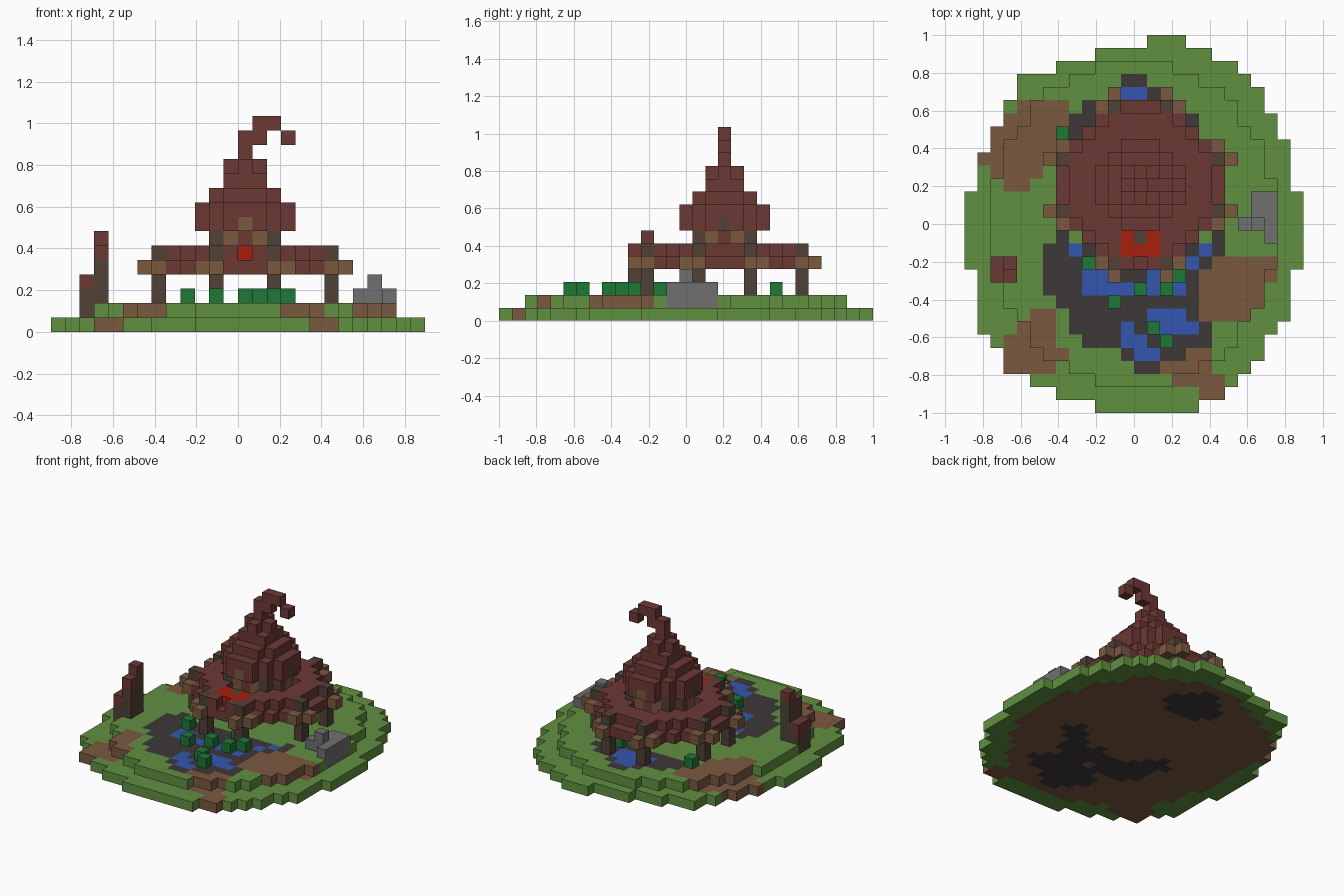
import bpy
import bmesh
from mathutils import Vector

cube = bpy.data.objects.get("Cube")
if cube:
    bpy.data.objects.remove(cube, do_unlink=True)

V = 2 / 29          # block size
CX, CY = 13, 11     # hut centre, in columns and rows (row 0 is at the back)

COLOURS = {
    "grass": (0.12, 0.28, 0.053), "dirt": (0.195, 0.1, 0.051),
    "soil": (0.047, 0.04, 0.039), "water": (0.034, 0.093, 0.434),
    "roof_red": (0.15, 0.04, 0.035), "dark_wood": (0.08, 0.053, 0.037),
    "leaf": (0.014, 0.188, 0.036), "stone": (0.162, 0.162, 0.162),
    "bright_red": (0.381, 0.014, 0.004),
}
MATS = {}
for name, rgb in COLOURS.items():
    m = bpy.data.materials.new(name)
    m.use_nodes = True
    m.diffuse_color = (*rgb, 1)
    bsdf = m.node_tree.nodes["Principled BSDF"]
    bsdf.inputs["Base Color"].default_value = (*rgb, 1)
    bsdf.inputs["Roughness"].default_value = 0.9
    MATS[name] = m

parts = {}          # part name -> {(column, row, layer): colour}
filled = {}         # cell -> part that owns it


def put(part, colour, i, n, layers):
    for k in layers:
        c = (i, n, k)
        if c in filled:
            del parts[filled[c]][c]
        filled[c] = part
        parts.setdefault(part, {})[c] = colour


def disc(part, colour, k, outer, inner=-1):
    for a in range(-7, 8):
        for b in range(-7, 8):
            if inner < (a * a + b * b) ** 0.5 <= outer:
                put(part, colour, CX + a, CY + b, [k])


def area(*rects):
    """Cells covered by rectangles (column, row, end column, end row)."""
    return {(i, n) for i0, n0, i1, n1 in rects
            for i in range(i0, i1) for n in range(n0, n1)}


# Ground patches: bare earth, pond bed and water
dirt = area((4, 5, 8, 8), (3, 6, 7, 10), (2, 7, 4, 10), (1, 9, 2, 10),
            (2, 10, 6, 11), (3, 11, 5, 12), (19, 17, 24, 19),
            (18, 18, 23, 21), (18, 21, 22, 22), (5, 21, 7, 22),
            (4, 22, 7, 26), (3, 23, 7, 26), (7, 24, 8, 25),
            (17, 24, 19, 25), (15, 25, 19, 26), (16, 26, 20, 27),
            (18, 27, 20, 28))
soil = area((12, 3, 14, 4), (11, 4, 15, 5), (9, 5, 17, 6), (8, 6, 18, 7),
            (8, 7, 17, 8), (7, 15, 8, 16), (19, 15, 20, 16),
            (6, 16, 20, 17), (6, 17, 19, 18), (6, 18, 18, 20),
            (7, 20, 18, 21), (8, 21, 18, 22), (8, 22, 19, 23),
            (9, 23, 19, 24), (12, 24, 17, 25), (13, 25, 15, 26))
water = area((12, 4, 14, 5), (11, 5, 15, 7), (8, 16, 9, 17),
             (18, 16, 19, 17), (17, 17, 18, 18), (9, 18, 11, 20),
             (11, 19, 13, 20), (14, 18, 15, 20), (16, 19, 17, 20),
             (14, 21, 17, 23), (17, 22, 18, 23), (12, 22, 13, 24),
             (13, 23, 14, 25), (14, 24, 15, 25))

# Island: stepped outline below, oval terrace on top
LEFT = [14, 10, 7, 4, 4, 3, 3, 2, 2, 1, 1, 1] + [0] * 6 + [1] * 5 \
    + [2, 3, 3, 5, 7, 10]
RIGHT = [17, 19, 21, 22, 23, 23, 24, 24] + [25] * 4 + [26] * 6 + [25] * 4 \
    + [24, 23, 23, 22, 21, 20, 18]
for n, (start, stop) in enumerate(zip(LEFT, RIGHT)):
    for i in range(start, stop):
        cell = (i, n)
        surface = "dirt" if cell in dirt else "grass"
        if ((i - 12.5) / 11) ** 2 + ((n - 14) / 12.5) ** 2 >= 1:
            put("island_base", surface, i, n, [0])
            continue
        wet = water & {cell, (i - 1, n), (i + 1, n), (i, n - 1), (i, n + 1)}
        put("island_base", "soil" if wet else "dirt", i, n, [0])
        if cell in water:
            put("pond", "water", i, n, [1])
        elif cell in soil:
            put("pond", "soil", i, n, [1])
        else:
            put("island_top", surface, i, n, [1])

# Water plants
for i, n in ((9, 17), (13, 19), (15, 19), (11, 20), (14, 22), (15, 23),
             (16, 18), (14, 16), (15, 7), (16, 7), (7, 7)):
    put("plants", "leaf", i, n, [2])

# Boulders
for i, n in area((22, 12, 24, 14), (21, 14, 24, 15), (23, 15, 24, 16)):
    put("boulders", "stone", i, n, [1, 2])
put("boulders", "stone", 22, 14, [3])

# Stump with red tips
for i, n, top in ((2, 17, 3), (2, 18, 3), (3, 17, 6), (3, 18, 5)):
    put("stump", "dark_wood", i, n, range(1, top))
    put("stump", "roof_red", i, n, [top])

# Wide lower roof: eave, raised ring, and red hatch
disc("lower_roof", "roof_red", 4, 6.2)
disc("lower_roof", "roof_red", 5, 5.5, 3.5)
for a in (-1, 1):
    put("lower_roof", "roof_red", CX + a, CY + 6, [5])
for a in (-1, 0, 1):
    put("roof_hatch", "bright_red", CX + a, CY + 5, [5])
    put("roof_hatch", "bright_red" if a else "dark_wood", CX + a, CY + 4, [5])


# Eight posts with bracket beams
def around_hut(a, b):
    """The eight mirrored and turned copies of an offset from the centre."""
    for s in (-1, 1):
        for t in (-1, 1):
            yield CX + s * a, CY + t * b
            yield CX + t * b, CY + s * a


for i, n in around_hut(2, 6):
    put("posts", "dark_wood", i, n, [2, 3, 5])
for offset in ((2, 6), (2, 7), (3, 6)):
    for i, n in around_hut(*offset):
        put("brackets", "dirt", i, n, [4])

# Upper room walls
for a in range(-2, 3):
    for b in range(-2, 3):
        corner = abs(a) == 2 and abs(b) == 2
        middle = a == 0 or b == 0
        colour = "dark_wood" if corner else "roof_red" if middle else "dirt"
        put("upper_walls", colour, CX + a, CY + b, [5, 6])

# Pointed upper roof
for k, r in ((7, 3.2), (8, 3.2), (9, 2.3), (10, 1.5), (11, 1.1)):
    disc("upper_roof", "roof_red", k, r)
for a, b, colour in ((0, 3, "dirt"), (0, -3, "dirt"),
                     (3, 0, "dark_wood"), (-3, 0, "dark_wood")):
    put("gable_beams", colour, CX + a, CY + b, [7])

# Curled roof tip
for a, layers in ((0, (12, 13)), (1, (13, 14)), (2, (14,)), (3, (13,))):
    put("roof_tip", "roof_red", CX + a, CY, layers)

# Turn each part into a mesh of its exposed block faces
SIDES = [Vector(d) for d in ((1, 0, 0), (-1, 0, 0), (0, 1, 0),
                             (0, -1, 0), (0, 0, 1), (0, 0, -1))]
for part, cells in parts.items():
    used = sorted(set(cells.values()))
    bm = bmesh.new()
    for (i, n, k), colour in cells.items():
        mid = Vector((i - 12.5, 14 - n, k + 0.5)) * V
        for d in SIDES:
            if (i + int(d.x), n - int(d.y), k + int(d.z)) in filled:
                continue
            u = Vector((d.y, d.z, d.x))
            w = d.cross(u)
            quad = [bm.verts.new(mid + (d + p * u + q * w) * V / 2)
                    for p, q in ((-1, -1), (1, -1), (1, 1), (-1, 1))]
            bm.faces.new(quad).material_index = used.index(colour)
    bmesh.ops.remove_doubles(bm, verts=bm.verts, dist=V / 100)
    mesh = bpy.data.meshes.new(part)
    bm.to_mesh(mesh)
    bm.free()
    for c in used:
        mesh.materials.append(MATS[c])
    bpy.context.collection.objects.link(bpy.data.objects.new(part, mesh))
